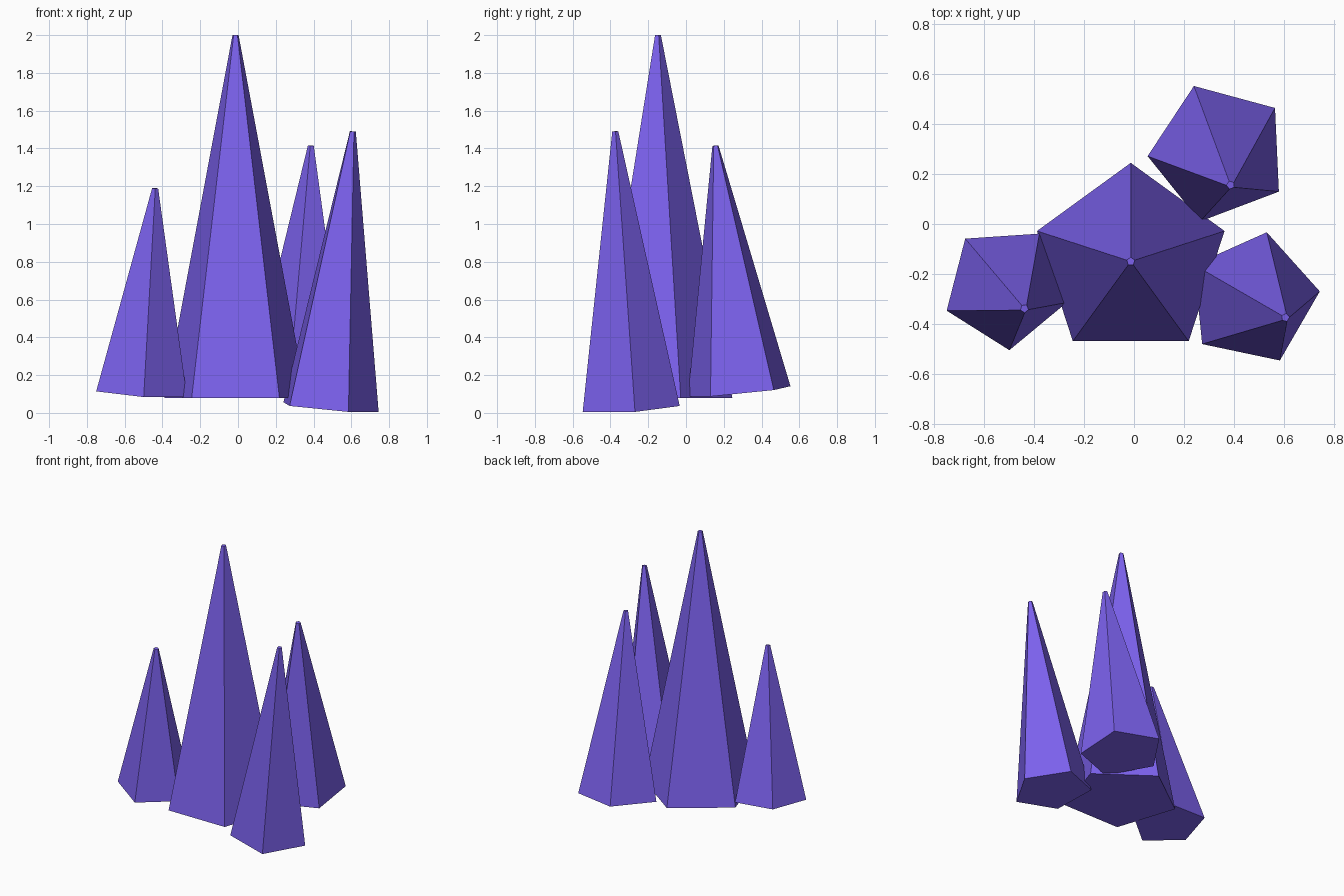
import bpy, bmesh
from mathutils import Matrix, Vector

if "Cube" in bpy.data.objects:
    bpy.data.objects.remove(bpy.data.objects["Cube"])

# Violet crystal material
mat = bpy.data.materials.new("violet_crystal")
mat.diffuse_color = (0.2, 0.12, 0.85, 1)
mat.use_nodes = True
mat.node_tree.nodes["Principled BSDF"].inputs["Base Color"].default_value = mat.diffuse_color


def crystal(name, base, tip, corner, radius, tip_radius=0.017):
    """Five-sided tapered spike from base to tip; one base corner faces the point 'corner' (x, y)."""
    base, tip = Vector(base), Vector(tip)
    axis = (tip - base).normalized()
    # Local y points at the chosen corner, kept square to the axis
    y = Vector((corner[0] - base.x, corner[1] - base.y, 0))
    y.z = -(y.x * axis.x + y.y * axis.y) / axis.z
    y.normalize()
    x = y.cross(axis)
    matrix = Matrix((x, y, axis)).transposed().to_4x4()
    matrix.translation = (base + tip) / 2

    bm = bmesh.new()
    bmesh.ops.create_cone(bm, cap_ends=True, cap_tris=False, segments=5,
                          radius1=radius, radius2=tip_radius,
                          depth=(tip - base).length, matrix=matrix)
    bmesh.ops.recalc_face_normals(bm, faces=bm.faces)
    mesh = bpy.data.meshes.new(name)
    bm.to_mesh(mesh)
    bm.free()
    mesh.materials.append(mat)
    bpy.context.collection.objects.link(bpy.data.objects.new(name, mesh))


# Upright centre spike and three leaning side spikes
crystal("main_crystal", (-0.013, -0.15, 0.08), (-0.013, -0.15, 2.0), (-0.013, 0.245), 0.395)
crystal("right_crystal", (0.475, -0.299, 0.028), (0.607, -0.375, 1.49), (0.745, -0.27), 0.272)
crystal("back_crystal", (0.341, 0.286, 0.111), (0.387, 0.156, 1.415), (0.24, 0.553), 0.287)
crystal("left_crystal", (-0.515, -0.253, 0.105), (-0.439, -0.339, 1.189), (-0.75, -0.347), 0.254)
